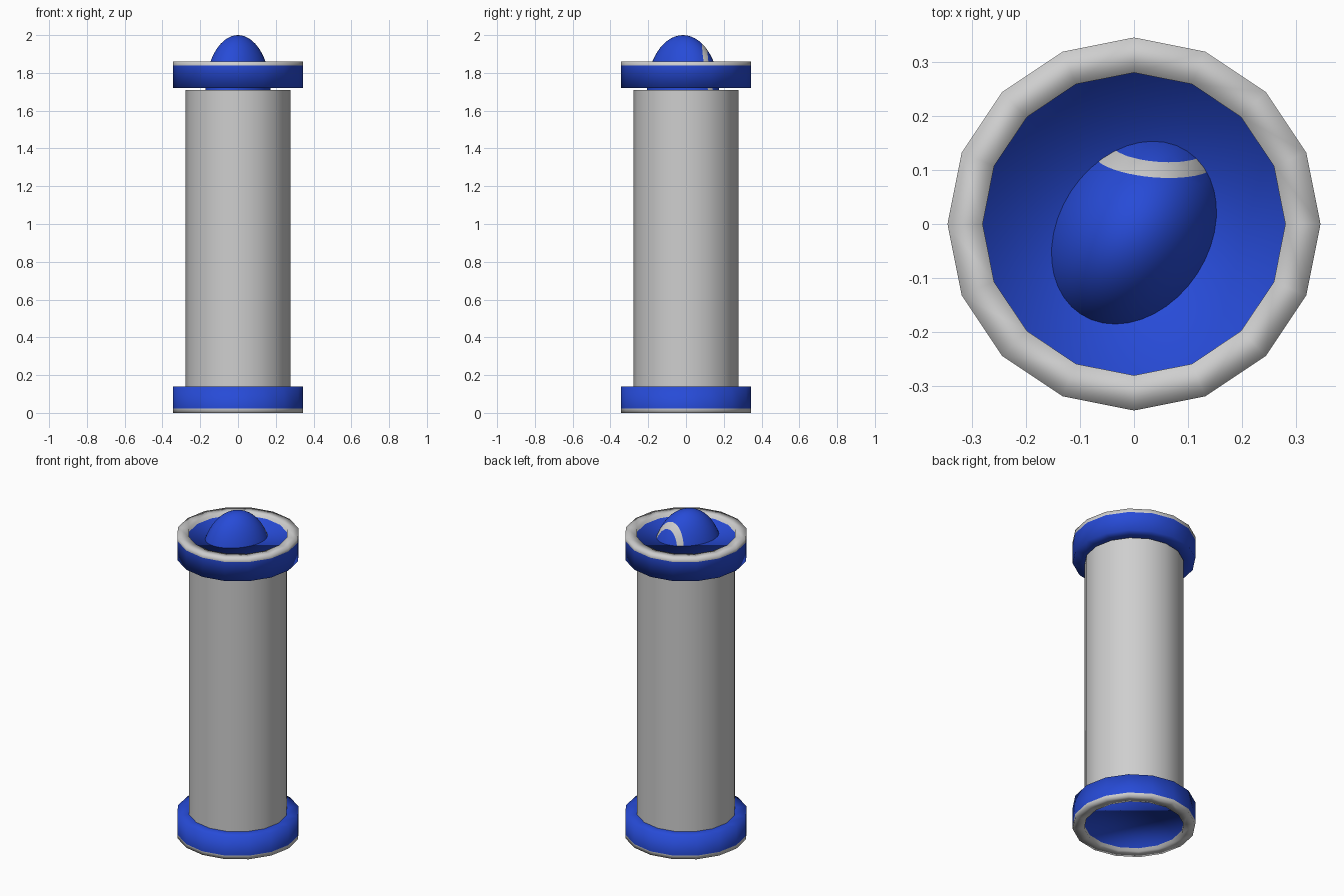
import bpy, bmesh, math
from mathutils import Matrix, Vector

cube = bpy.data.objects.get("Cube")
if cube:
    bpy.data.objects.remove(cube, do_unlink=True)


def material(name, rgb):
    m = bpy.data.materials.new(name)
    m.use_nodes = True
    m.diffuse_color = (*rgb, 1)
    m.node_tree.nodes["Principled BSDF"].inputs["Base Color"].default_value = (*rgb, 1)
    return m


BLUE = material("blue", (0.02, 0.07, 0.68))
GREY = material("light grey", (0.62, 0.62, 0.62))
SIDES = 16


def finish(name, bm, smooth=True):
    bmesh.ops.recalc_face_normals(bm, faces=bm.faces)
    for f in bm.faces:
        f.smooth = smooth
    mesh = bpy.data.meshes.new(name)
    bm.to_mesh(mesh)
    bm.free()
    mesh.materials.append(BLUE)
    mesh.materials.append(GREY)
    ob = bpy.data.objects.new(name, mesh)
    bpy.context.collection.objects.link(ob)
    return ob


def lathe(name, profile, grey_bands):
    """Turn (radius, height) points round z and close both ends."""
    bm = bmesh.new()
    rings = []
    for r, z in profile:
        angles = [math.tau * i / SIDES for i in range(SIDES)]
        rings.append([bm.verts.new((r * math.cos(a), r * math.sin(a), z)) for a in angles])
    for n, (lo, hi) in enumerate(zip(rings, rings[1:])):
        for i in range(SIDES):
            j = (i + 1) % SIDES
            f = bm.faces.new((lo[i], lo[j], hi[j], hi[i]))
            f.material_index = int(n in grey_bands)
    for ring in (rings[0], rings[-1]):
        bm.faces.new(ring)
    return finish(name, bm)


# Main tube
tube = lathe("body_tube", [(0.278, 0.13), (0.278, 1.71)], {0})
for p in tube.data.polygons:
    p.material_index = 1
bpy.context.view_layer.objects.active = tube
tube.select_set(True)
bpy.ops.object.shade_smooth_by_angle(angle=math.radians(40))
tube.select_set(False)

# End caps: blue collar, grey rim and a shallow blue recess
cap_profile = [(0.28, 0.14), (0.345, 0.14), (0.345, 0.022),
               (0.345, 0.0), (0.28, 0.0), (0.28, 0.02)]
lathe("bottom_cap", cap_profile, {2, 3, 4})
lathe("top_cap", [(r, 1.86 - z) for r, z in cap_profile], {2, 3, 4})

# Egg-shaped knob with a grey band across its back
bm = bmesh.new()
bmesh.ops.create_uvsphere(bm, u_segments=40, v_segments=28, radius=1)
place = (Matrix.Translation((0, -0.016, 1.70))
         @ Matrix.Rotation(math.radians(57), 4, "Z")
         @ Matrix.Diagonal((0.204, 0.158, 0.30, 1)))
bmesh.ops.transform(bm, matrix=place, verts=bm.verts)
axis = Vector((0.1, 1, 0.17)).normalized()
start = axis.dot(Vector((0.03, 0.106, 1.84)))
end = start + 0.023
for d in (start, end):
    bmesh.ops.bisect_plane(bm, geom=bm.verts[:] + bm.edges[:] + bm.faces[:],
                           plane_co=axis * d, plane_no=axis)
for f in bm.faces:
    f.material_index = int(start < axis.dot(f.calc_center_median()) < end)
finish("top_knob", bm)
